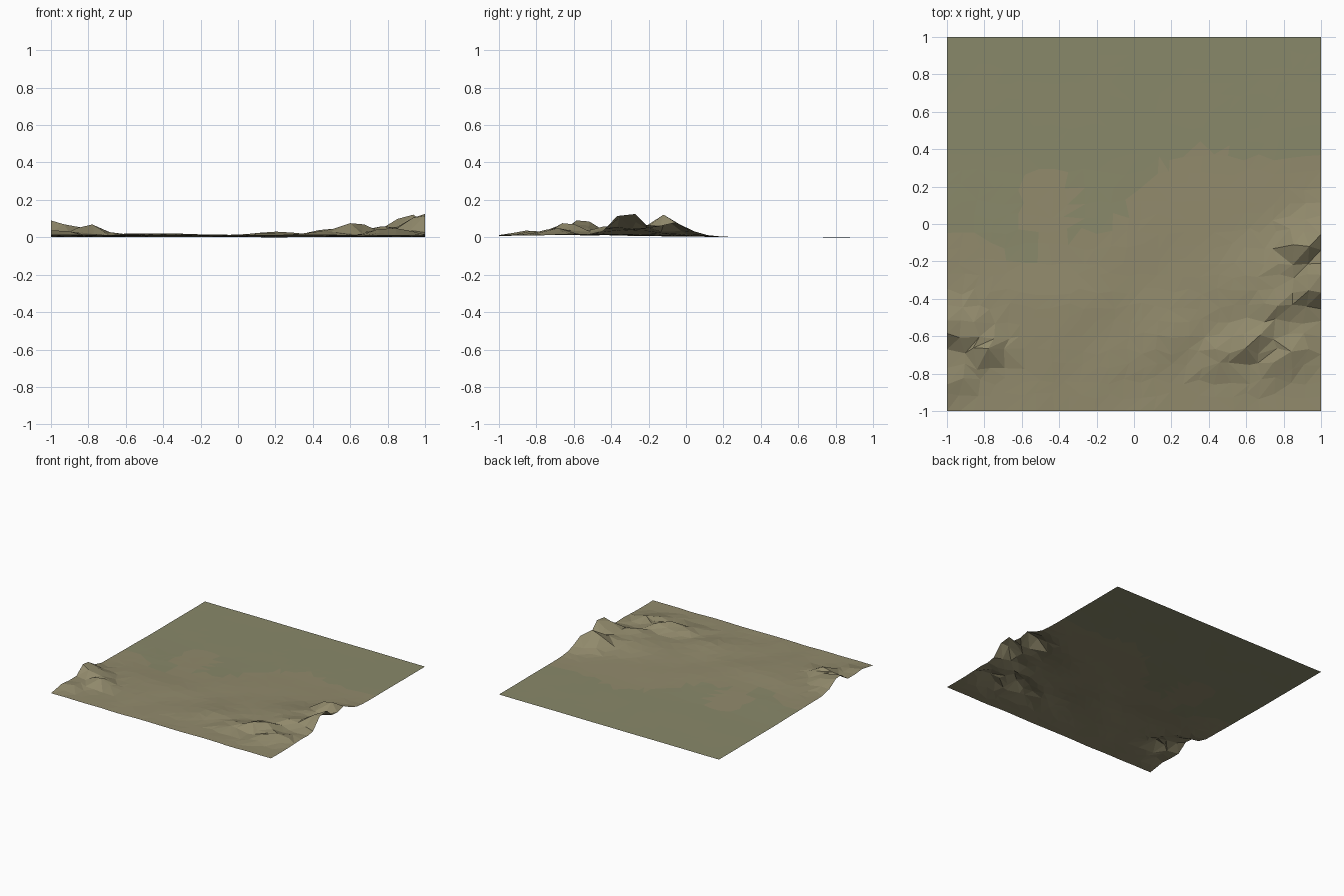
import bpy, math, random
from mathutils import noise, Vector

if "Cube" in bpy.data.objects:
    bpy.data.objects.remove(bpy.data.objects["Cube"])

random.seed(4)
N = 25            # cells per side
STEP = 2 / N

# hills: x, y, height, length along ridge, width north, width south, ridge angle (deg)
HILLS = [
    (1.00, -0.31, 0.138, 0.13, 0.10, 0.09, 30),
    (0.91, -0.13, 0.118, 0.14, 0.10, 0.07, 30),
    (1.00, -0.05, 0.055, 0.20, 0.11, 0.10, 20),
    (0.80, -0.42, 0.050, 0.16, 0.12, 0.06, 25),
    (0.63, -0.64, 0.070, 0.14, 0.09, 0.06, 32),
    (0.46, -0.70, 0.036, 0.12, 0.09, 0.06, 32),
    (0.82, -0.72, 0.045, 0.14, 0.08, 0.06, 32),
    (0.72, -0.28, 0.030, 0.22, 0.18, 0.18, 20),
    (0.22, -0.62, 0.018, 0.18, 0.15, 0.10, 30),
    (-1.00, -0.56, 0.085, 0.10, 0.11, 0.08, 30),
    (-0.90, -0.58, 0.070, 0.09, 0.11, 0.06, 30),
    (-0.79, -0.68, 0.060, 0.10, 0.12, 0.06, 35),
    (-0.95, -0.82, 0.030, 0.14, 0.09, 0.07, 35),
    (-0.45, -0.55, 0.010, 0.25, 0.25, 0.20, 30),
]


def height(x, y):
    total = 0
    for hx, hy, h, length, north, south, ang in HILLS:
        a = math.radians(ang)
        u = (x - hx) * math.cos(a) + (y - hy) * math.sin(a)
        v = -(x - hx) * math.sin(a) + (y - hy) * math.cos(a)
        w = north if v > 0 else south
        total += (h * math.exp(-(u / length) ** 2 - (v / w) ** 2)) ** 3
    hills = total ** (1 / 3)
    # low swell in the south fading to a flat plain in the north
    fade = min(1, max(0, (0.3 - y) / 0.7))
    swell = fade * (0.010 + 0.006 * noise.noise(Vector((x * 4, y * 4, 2))))
    rough = 1 + 0.12 * noise.noise(Vector((x * 9, y * 9, 5)))
    plain = 0.0015 * (1 + noise.noise(Vector((x * 3, y * 3, 8))))
    return max(0, hills * rough + swell + plain)


# jittered grid, border kept straight
verts, faces = [], []
for j in range(N + 1):
    for i in range(N + 1):
        x, y = -1 + i * STEP, -1 + j * STEP
        if 0 < i < N:
            x += random.uniform(-0.25, 0.25) * STEP
        if 0 < j < N:
            y += random.uniform(-0.25, 0.25) * STEP
        verts.append((x, y, height(x, y)))
low = min(v[2] for v in verts)
verts = [(x, y, z - low) for x, y, z in verts]
for j in range(N):
    for i in range(N):
        a = j * (N + 1) + i
        b, c, d = a + 1, a + N + 2, a + N + 1
        if random.random() < 0.75:
            faces += [(a, b, c), (a, c, d)]
        else:
            faces += [(a, b, d), (b, c, d)]

mesh = bpy.data.meshes.new("terrain")
mesh.from_pydata(verts, [], faces)
terrain = bpy.data.objects.new("terrain", mesh)
bpy.context.collection.objects.link(terrain)

# dry earth and slightly greener grass
for name, col in (("dry_earth", (0.285, 0.255, 0.15, 1)), ("grass", (0.25, 0.248, 0.143, 1))):
    m = bpy.data.materials.new(name)
    m.diffuse_color = col
    m.use_nodes = True
    m.node_tree.nodes["Principled BSDF"].inputs["Base Color"].default_value = m.diffuse_color
    mesh.materials.append(m)
for p in mesh.polygons:
    c = p.center
    patch = noise.noise(Vector((c.x * 2, c.y * 2, 1)))
    p.material_index = 1 if c.y + 0.5 * patch - 0.2 * c.x > 0.15 else 0
